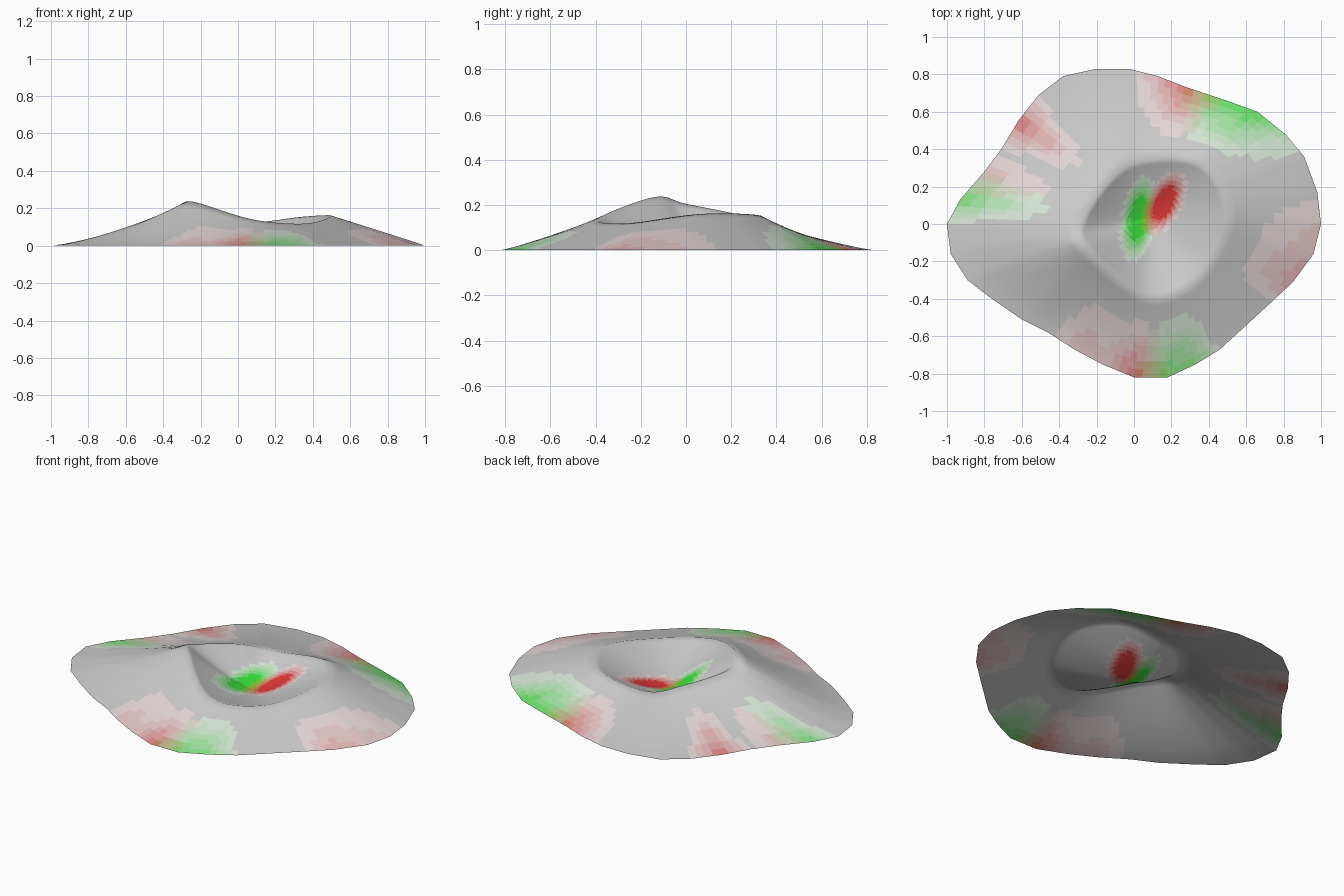
import bpy, bmesh, math
from mathutils import Vector

if "Cube" in bpy.data.objects:
    bpy.data.objects.remove(bpy.data.objects["Cube"])

# Ground outline, clockwise from the left end
OUTLINE = [(-1, 0), (-.93, .13), (-.8, .28), (-.71, .40), (-.62, .55), (-.51, .69), (-.38, .79), (-.2, .83),
           (-.03, .83), (.13, .79), (.27, .735), (.48, .665), (.66, .60), (.81, .48), (.91, .36), (.98, .17),
           (1, 0), (.96, -.16), (.85, -.31), (.7, -.45), (.58, -.56), (.46, -.67), (.33, -.75), (.18, -.82),
           (0, -.82), (-.17, -.75), (-.32, -.67), (-.46, -.58), (-.60, -.51), (-.76, -.40), (-.89, -.30), (-.98, -.16)]
# Crater rim, one point for every fourth outline point
RIM = [(-.28, 0, .205), (-.14, .22, .16), (.03, .33, .12), (.35, .32, .155),
       (.50, .06, .16), (.36, -.27, .118), (.08, -.39, .14), (-.24, -.14, .235)]
BOTTOM = Vector((.09, .03, .02))
# Tint at outline points: (red, green)
TINT = {1: (0, .8), 2: (.35, 0), 4: (.85, 0), 9: (.4, 0), 10: (.85, 0), 11: (0, .9), 12: (0, 1), 13: (0, .3),
        16: (.25, 0), 17: (.35, 0), 18: (.5, 0), 22: (0, .7), 23: (0, .85), 24: (.85, 0), 25: (.3, 0), 26: (.35, 0)}
SUB, FLANK, BOWL = 4, 10, 14
N = 32 * SUB


def lerp_loop(pts, t):
    i, f = int(t) % len(pts), t - int(t)
    return Vector(pts[i]).lerp(Vector(pts[(i + 1) % len(pts)]), f)


def smooth_loop(pts, t):
    n, i, f = len(pts), int(t), t - int(t)
    a, b, c, d = (Vector(pts[(i + k) % n]) for k in (-1, 0, 1, 2))
    return .5 * (2 * b + (c - a) * f + (2 * a - 5 * b + 4 * c - d) * f * f + (3 * b - a - 3 * c + d) * f ** 3)


def patch(p, cx, cy, ang, length, width):
    dx, dy = p.x - cx, p.y - cy
    a, b = dx * math.cos(ang) + dy * math.sin(ang), dy * math.cos(ang) - dx * math.sin(ang)
    return max(0, min(1, 1.8 * (1 - math.hypot(a / length, b / width))))


me = bpy.data.meshes.new("crater")
obj = bpy.data.objects.new("crater", me)
bpy.context.collection.objects.link(obj)
slots = {}


def tint_slot(r, g):
    # Blend of grey with red and green, in a few steps
    key = (round(r * 7), round(g * 7))
    if key not in slots:
        r, g = key[0] / 7, key[1] / 7
        grey = .8 * max(0, 1 - r - g)
        m = bpy.data.materials.new("tint_%d_%d" % key)
        m.diffuse_color = (grey + .75 * r + .04 * g, grey + .04 * r + .75 * g, grey + .04 * (r + g), 1)
        m.use_nodes = True
        m.node_tree.nodes["Principled BSDF"].inputs["Base Color"].default_value = m.diffuse_color
        slots[key] = len(me.materials)
        me.materials.append(m)
    return slots[key]


tint_slot(0, 0)
tints = [TINT.get(i, (0, 0)) for i in range(32)]
bm = bmesh.new()
rings = []
# Outer flank from the ground to the rim
for j in range(FLANK + 1):
    u = j / FLANK
    ring = []
    for k in range(N):
        o, rim = lerp_loop(OUTLINE, k / SUB), smooth_loop(RIM, k / SUB / 4)
        xy = o.lerp(rim.xy, u)
        ring.append(bm.verts.new((xy.x, xy.y, rim.z * u ** (1.15 - .18 * o.x))))
    rings.append(ring)
# Bowl from the rim down to the bottom
for j in range(1, BOWL):
    r = 1 - j / BOWL
    ring = []
    for k in range(N):
        rim = smooth_loop(RIM, k / SUB / 4)
        p = BOTTOM.lerp(rim, r)
        p.z = BOTTOM.z + (rim.z - BOTTOM.z) * r ** 1.4
        ring.append(bm.verts.new(p))
    rings.append(ring)
faces = []
for j in range(len(rings) - 1):
    a, b = rings[j], rings[j + 1]
    for k in range(N):
        n = (k + 1) % N
        faces.append((bm.faces.new((a[n], a[k], b[k], b[n])), j, k))
centre = bm.verts.new(BOTTOM)
for k in range(N):
    faces.append((bm.faces.new((rings[-1][(k + 1) % N], rings[-1][k], centre)), len(rings) - 1, k))

# Tints: outer streaks fading uphill, two patches in the bowl
for f, j, k in faces:
    f.smooth = True
    if j < FLANK:
        t = lerp_loop(tints, (k + .5) / SUB)
        fade = max(0, 1 - (j + .5) / FLANK / .75)
        r, g = t[0] * fade, t[1] * fade
    else:
        p = f.calc_center_median()
        r = patch(p, .16, .11, 1.1, .20, .10)
        g = patch(p, .025, .03, 1.4, .24, .10) * (1 - r)
    f.material_index = tint_slot(r, g)
bm.to_mesh(me)
bm.free()
